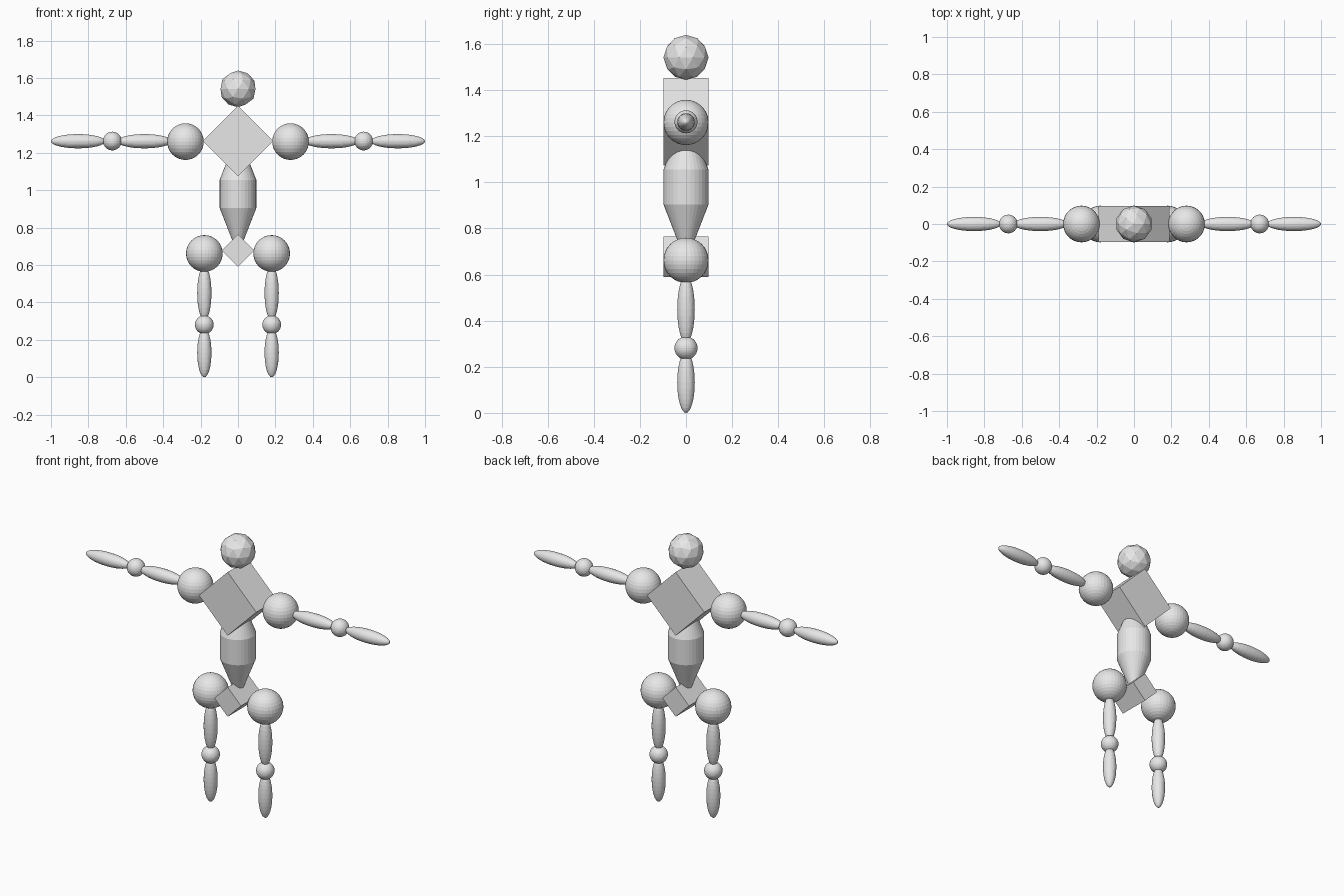
import bpy
import bmesh
from math import pi
from mathutils import Matrix, Vector

cube = bpy.data.objects.get("Cube")
if cube:
    bpy.data.objects.remove(cube, do_unlink=True)

# Single plain grey for the whole figure
grey = bpy.data.materials.new("plain grey")
grey.use_nodes = True
grey.diffuse_color = (0.8, 0.8, 0.8, 1)
grey.node_tree.nodes["Principled BSDF"].inputs["Base Color"].default_value = (0.8, 0.8, 0.8, 1)


def finish(name, bm, location):
    mesh = bpy.data.meshes.new(name)
    bm.to_mesh(mesh)
    bm.free()
    mesh.materials.append(grey)
    obj = bpy.data.objects.new(name, mesh)
    obj.location = location
    bpy.context.collection.objects.link(obj)
    return obj


def ball(name, location, radius, length=None, along_x=False):
    """Flat-faced sphere, or a spindle when a half length is given."""
    bm = bmesh.new()
    bmesh.ops.create_uvsphere(bm, u_segments=32, v_segments=16, radius=1)
    bmesh.ops.scale(bm, verts=bm.verts, vec=(radius, radius, length or radius))
    if along_x:
        bmesh.ops.rotate(bm, verts=bm.verts, matrix=Matrix.Rotation(pi / 2, 3, 'Y'))
    return finish(name, bm, location)


def diamond(name, z, half_diagonal):
    """Box turned onto its edge, with the edge running front to back."""
    bm = bmesh.new()
    bmesh.ops.create_cube(bm, size=1)
    side = half_diagonal * 2 ** 0.5
    bmesh.ops.scale(bm, verts=bm.verts, vec=(side, 0.195, side))
    bmesh.ops.rotate(bm, verts=bm.verts, matrix=Matrix.Rotation(pi / 4, 3, 'Y'))
    return finish(name, bm, (0, 0, z))


def lathe(name, profile, segments=32):
    """Closed solid turned around the vertical axis."""
    bm = bmesh.new()
    verts = [bm.verts.new((r, 0, z)) for r, z in profile]
    edges = [bm.edges.new(pair) for pair in zip(verts, verts[1:])]
    bmesh.ops.spin(bm, geom=verts + edges, cent=(0, 0, 0), axis=(0, 0, 1),
                   angle=2 * pi, steps=segments)
    bmesh.ops.remove_doubles(bm, verts=bm.verts, dist=0.0005)
    bmesh.ops.recalc_face_normals(bm, faces=bm.faces)
    return finish(name, bm, (0, 0, 0))


# Head
bm = bmesh.new()
bmesh.ops.create_icosphere(bm, subdivisions=2, radius=0.098)
finish("head", bm, (0, 0, 1.542))

# Trunk
diamond("chest", 1.263, 0.189)
diamond("hips", 0.678, 0.088)
lathe("waist", [(0, 0.73), (0.03, 0.73), (0.098, 0.905),
                (0.098, 1.055), (0.03, 1.23), (0, 1.23)])

# Arms and legs on both sides
for side, s in (("left", 1), ("right", -1)):
    ball(side + "_shoulder", (s * 0.281, 0, 1.26), 0.098)
    ball(side + "_upper_arm", (s * 0.5, 0, 1.262), 0.038, 0.145, True)
    ball(side + "_elbow", (s * 0.672, 0, 1.263), 0.05)
    ball(side + "_forearm", (s * 0.855, 0, 1.262), 0.038, 0.145, True)
    ball(side + "_hip_joint", (s * 0.18, 0, 0.662), 0.098)
    ball(side + "_thigh", (s * 0.18, 0, 0.45), 0.038, 0.145)
    ball(side + "_knee", (s * 0.18, 0, 0.281), 0.05)
    ball(side + "_shin", (s * 0.18, 0, 0.132), 0.038, 0.132)
